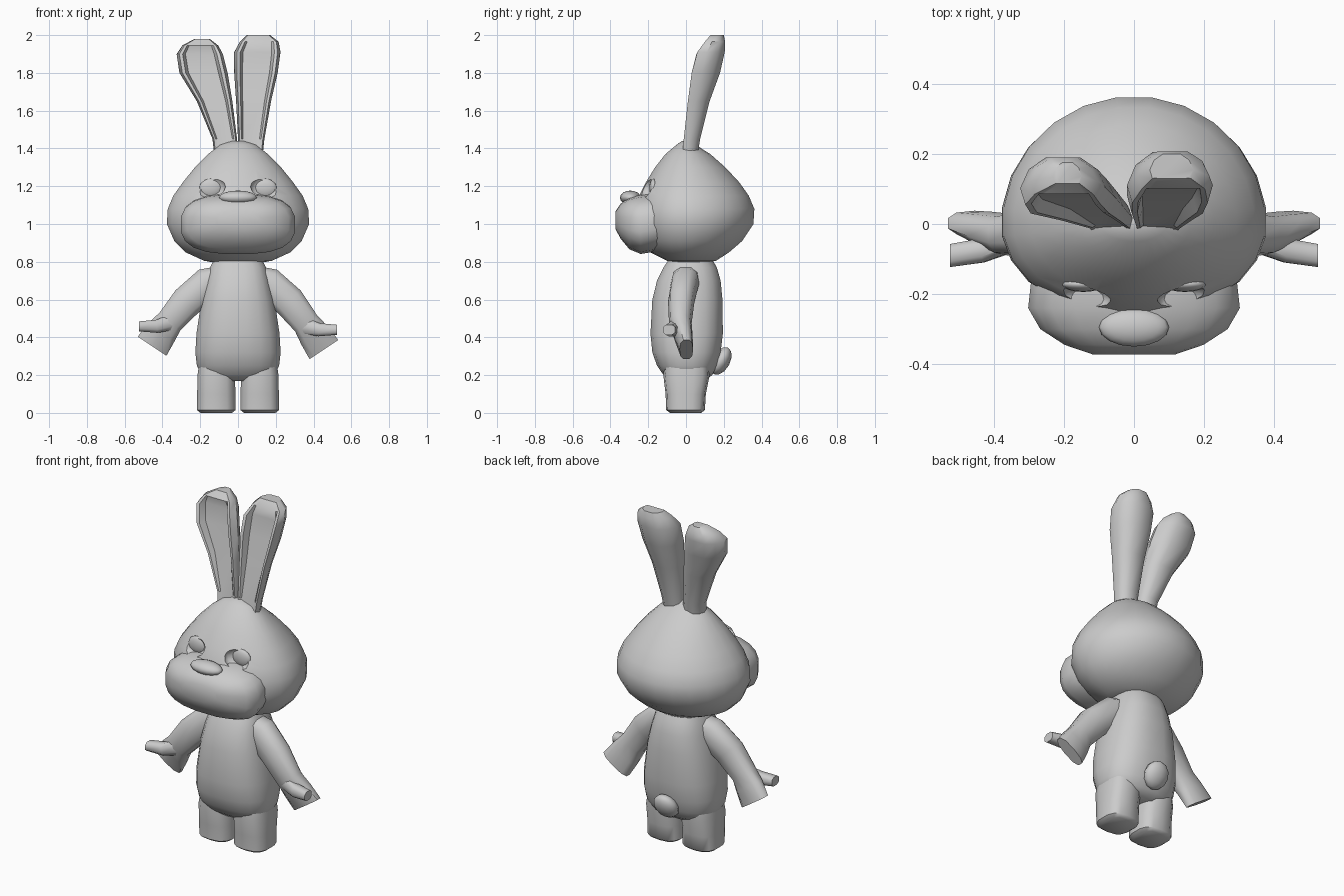
import bpy, bmesh, math
from mathutils import Vector

if "Cube" in bpy.data.objects:
    bpy.data.objects.remove(bpy.data.objects["Cube"])

grey = bpy.data.materials.new("light_grey")
grey.diffuse_color = (0.6, 0.6, 0.6, 1)
grey.use_nodes = True
grey.node_tree.nodes["Principled BSDF"].inputs["Base Color"].default_value = grey.diffuse_color


def finish(ob, angle=50):
    bpy.ops.object.select_all(action='DESELECT')
    ob.select_set(True)
    bpy.context.view_layer.objects.active = ob
    bpy.ops.object.shade_smooth_by_angle(angle=math.radians(angle))


def loft(name, rings, angle=50):
    """Skin a list of closed rings and cap both ends."""
    bm = bmesh.new()
    rows = [[bm.verts.new(p) for p in r] for r in rings]
    n = len(rows[0])
    for a, b in zip(rows, rows[1:]):
        for i in range(n):
            bm.faces.new((a[i], a[(i + 1) % n], b[(i + 1) % n], b[i]))
    bm.faces.new(rows[0])
    bm.faces.new(rows[-1])
    bmesh.ops.recalc_face_normals(bm, faces=bm.faces)
    me = bpy.data.meshes.new(name)
    bm.to_mesh(me)
    bm.free()
    me.materials.append(grey)
    ob = bpy.data.objects.new(name, me)
    bpy.context.collection.objects.link(ob)
    finish(ob, angle)
    return ob


def oval(n, e=2.0):
    """Unit superellipse points."""
    pts = []
    for i in range(n):
        a = 2 * math.pi * (i + 0.5) / n
        c, s = math.cos(a), math.sin(a)
        pts.append((math.copysign(abs(c) ** (2 / e), c), math.copysign(abs(s) ** (2 / e), s)))
    return pts


def stack(name, rows, n=20, e=2.0, cx=0, angle=50):
    """Horizontal rings: z, half width, front y, back y (split at y = 0)."""
    return loft(name, [[(cx + hw * c, s * (yb if s > 0 else -yf), z) for c, s in oval(n, e)]
                       for z, hw, yf, yb in rows], angle)


def tube(name, path, n=10, e=2.6, angle=50):
    """Rings across a path in the xz plane: centre, half width, half depth."""
    rings = []
    for i, (p, w, d) in enumerate(path):
        a, b = path[max(i - 1, 0)][0], path[min(i + 1, len(path) - 1)][0]
        t = Vector((b[0] - a[0], 0, b[2] - a[2])).normalized()
        side = Vector((-t.z, 0, t.x))
        rings.append([Vector(p) + side * w * c + Vector((0, d * s, 0)) for c, s in oval(n, e)])
    return loft(name, rings, angle)


def ball(name, loc, size, rot=0, seg=16):
    bpy.ops.mesh.primitive_uv_sphere_add(segments=seg, ring_count=seg // 2, radius=1,
                                         location=loc, rotation=(rot, 0, 0))
    ob = bpy.context.object
    ob.name = name
    ob.scale = size
    ob.data.materials.append(grey)
    finish(ob)
    return ob


# Head
head = stack("head", [
    (.795, .12, -.07, .10), (.805, .18, -.10, .16), (.85, .28, -.19, .23), (.91, .34, -.24, .30),
    (1.0, .38, -.27, .36), (1.08, .375, -.27, .365), (1.15, .345, -.25, .335),
    (1.22, .295, -.215, .285), (1.3, .23, -.165, .21), (1.37, .16, -.11, .13),
    (1.42, .095, -.05, .05), (1.44, .03, -.02, .02)], n=24)

# Eye sockets and eyes
for s in (-1, 1):
    cutter = ball("socket_cutter", (s * .145, -.215, 1.195), (.08, .045, .06))
    mod = head.modifiers.new("socket", 'BOOLEAN')
    mod.operation = 'DIFFERENCE'
    mod.object = cutter
    bpy.context.view_layer.objects.active = head
    bpy.ops.object.modifier_apply(modifier=mod.name)
    bpy.data.objects.remove(cutter)
    ball("eye", (s * .145, -.172, 1.19), (.06, .022, .05))
finish(head)

# Muzzle: rings from back to front (y, half width, bottom, top)
loft("muzzle", [[(w * c, y, (lo + hi) / 2 + (hi - lo) / 2 * s) for c, s in oval(20, 2.7)]
                for y, w, lo, hi in [
    (-.05, .26, .88, 1.14), (-.15, .295, .855, 1.165), (-.24, .305, .84, 1.155),
    (-.30, .27, .865, 1.14), (-.345, .20, .92, 1.11), (-.372, .12, .97, 1.07)]], 60)

# Nose
ball("nose", (0, -.295, 1.14), (.10, .055, .037))

# Body
stack("body", [
    (.17, .15, -.08, .10), (.20, .195, -.12, .14), (.25, .22, -.155, .165), (.32, .228, -.18, .185),
    (.42, .222, -.19, .197), (.60, .195, -.18, .195), (.70, .17, -.155, .185),
    (.77, .15, -.12, .165), (.83, .12, -.08, .13)], n=20, e=2.5)

# Legs
for s in (-1, 1):
    stack("leg", [(0, .085, -.085, .08), (.015, .104, -.105, .10), (.1, .103, -.108, .105),
                  (.2, .101, -.12, .125), (.28, .09, -.11, .12)],
          n=14, e=2.8, cx=s * .115)

# Arms with mitten hands and thumbs
for s, dz in ((-1, .018), (1, 0)):
    tube("arm", [((s * .08, .0, .715), .07, .07), ((s * .16, -.005, .685), .09, .075),
                 ((s * .27, -.025, .59), .088, .07), ((s * .36, -.03, .475 + dz / 2), .075, .06),
                 ((s * .405, -.015, .41 + dz), .088, .05),
                 ((s * .455, .002, .335 + dz), .095, .036)], angle=55)
    tube("thumb", [((s * .34, -.05, .465 + dz), .045, .03), ((s * .43, -.075, .44 + dz), .037, .037),
                   ((s * .525, -.09, .44 + dz), .028, .035)], n=8)

# Tail
ball("tail", (0, .185, .275), (.075, .048, .08), rot=-.5, seg=12)

# Ears: D-shaped section with a recessed front panel
back = [(1, .35), (.8, .75), (.4, 1), (-.4, 1), (-.8, .75), (-1, .35)]


def ear(name, rows):
    rings = []
    for z, xl, xr, yf, yb, dip in rows:
        front = [(-.88, 0), (-.74, .02), (-.62, .3 * dip), (.62, .3 * dip), (.74, .02), (.88, 0)]
        rings.append([((xl + xr) / 2 + (xr - xl) / 2 * u, yf + (yb - yf) * v, z)
                      for u, v in front + back])
    loft(name, rings, 40)


ear("left_ear", [(1.36, -.125, 0, -.02, .06, 0), (1.45, -.135, -.005, -.012, .075, .3),
                 (1.65, -.218, -.03, .01, .12, 1), (1.8, -.31, -.055, .03, .165, 1),
                 (1.9, -.325, -.08, .055, .19, .9), (1.945, -.295, -.105, .085, .19, 0),
                 (1.98, -.23, -.15, .115, .175, 0)])
ear("right_ear", [(1.36, 0, .13, -.02, .06, 0), (1.45, 0, .14, -.012, .075, .3),
                  (1.65, -.01, .175, .01, .125, 1), (1.8, -.02, .21, .03, .18, 1),
                  (1.91, -.02, .225, .06, .205, .9), (1.965, .01, .215, .10, .207, 0),
                  (2.0, .045, .17, .13, .20, 0)])
